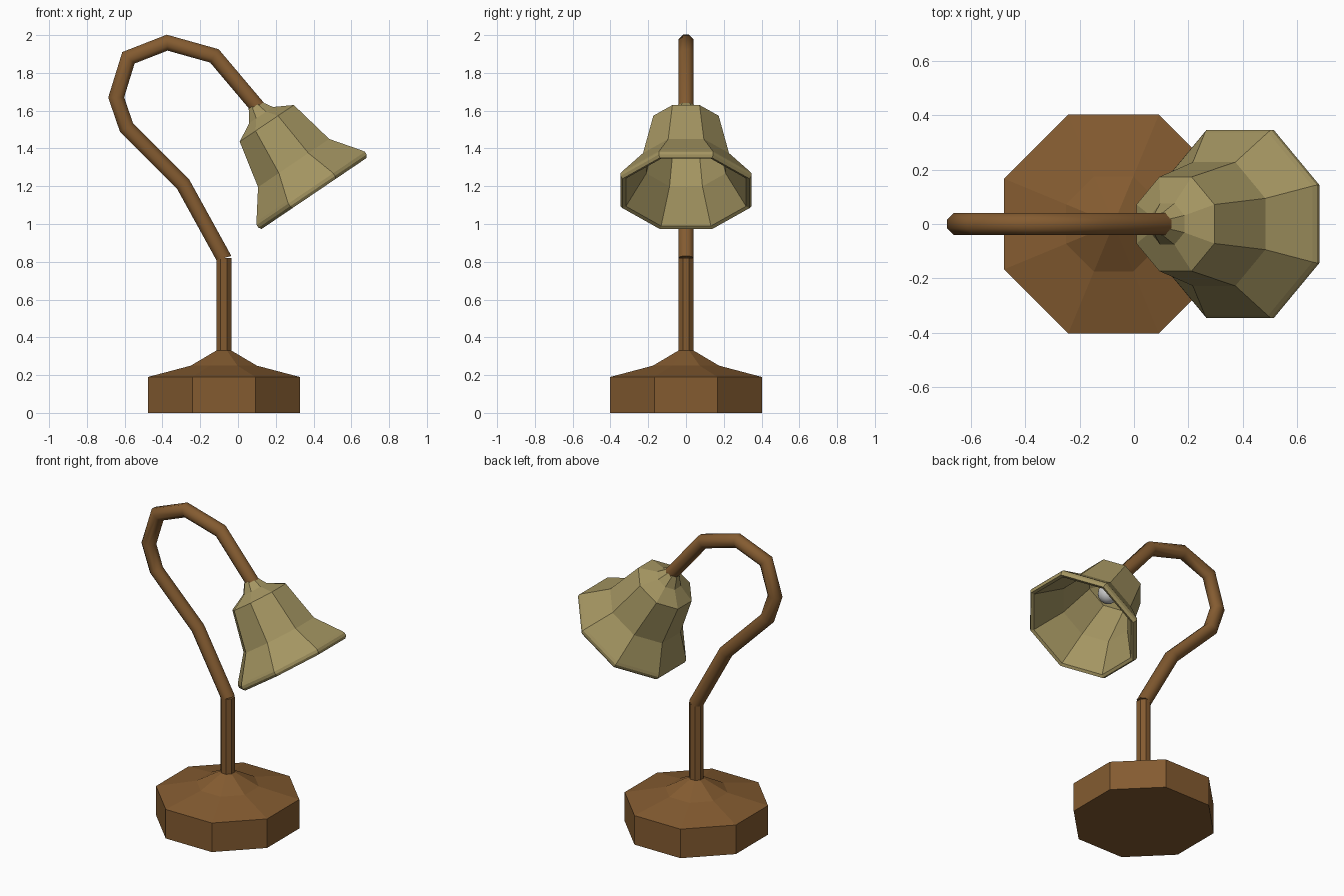
import bpy, bmesh
from math import sin, cos, pi
from mathutils import Vector, Matrix

if "Cube" in bpy.data.objects:
    bpy.data.objects.remove(bpy.data.objects["Cube"])


def material(name, color):
    m = bpy.data.materials.new(name)
    m.diffuse_color = (*color, 1)
    m.use_nodes = True
    m.node_tree.nodes["Principled BSDF"].inputs["Base Color"].default_value = m.diffuse_color
    return m


brown = material("brown", (0.23, 0.105, 0.03))
cream = material("cream", (0.37, 0.30, 0.12))
Y = Vector((0, 1, 0))


def loft(name, rings, mat, closed=False):
    """rings: (centre, in-plane x vector, apothem, sideways apothem), eight sides each"""
    bm = bmesh.new()
    loops = []
    for c, u, rx, ry in rings:
        k = 1 / cos(pi / 8)
        loops.append([bm.verts.new(c + u * (rx * k * cos((i + .5) * pi / 4))
                                   + Y * (ry * k * sin((i + .5) * pi / 4))) for i in range(8)])
    pairs = list(zip(loops, loops[1:]))
    for a, b in pairs:
        for i in range(8):
            j = (i + 1) % 8
            bm.faces.new((a[i], a[j], b[j], b[i]))
    bm.faces.new(loops[0])
    bm.faces.new(loops[-1])
    bmesh.ops.recalc_face_normals(bm, faces=bm.faces)
    me = bpy.data.meshes.new(name)
    bm.to_mesh(me)
    bm.free()
    ob = bpy.data.objects.new(name, me)
    me.materials.append(mat)
    bpy.context.collection.objects.link(ob)
    return ob


def turned(name, origin, axis, profile, mat):
    u = Y.cross(axis)
    return loft(name, [(origin + axis * t, u, r, r) for t, r in profile], mat)


def smooth(ob, angle):
    bpy.ops.object.select_all(action='DESELECT')
    ob.select_set(True)
    bpy.context.view_layer.objects.active = ob
    bpy.ops.object.shade_smooth_by_angle(angle=angle)


# octagonal base with sloping top, and the straight stem
foot = Vector((-0.075, 0, 0))
up = Vector((0, 0, 1))
turned("base", foot, up, [(0, .402), (.19, .402), (.25, .175), (.33, .04)], brown)
turned("stem", foot, up, [(.31, .04), (.82, .04)], brown)

# gooseneck arm, mitred at each bend
path = [Vector((x, 0, z)) for x, z in [(-.075, .82), (-.29, 1.21), (-.59, 1.51), (-.645, 1.67),
        (-.58, 1.88), (-.375, 1.96), (-.125, 1.89), (.12, 1.60)]]
rings = []
for i, p in enumerate(path):
    a = (p - path[i - 1]).normalized() if i else up
    b = (path[i + 1] - p).normalized() if i < len(path) - 1 else a
    t = (a + b).normalized()
    rings.append((p, Y.cross(t), .04 / t.dot(a), .04))
smooth(loft("arm", rings, brown), 1.0)

# bell shade: outside down to the rim, then back up the inside
rim = Vector((.3825, 0, 1.1925))
axis = Vector((.56, 0, -.828)).normalized()
turned("shade", rim, axis, [
    (-.53, .035), (-.464, .076), (-.411, .173), (-.157, .2275), (-.01, .337), (.005, .346),
    (.022, .346), (.037, .336), (.03, .318), (-.15, .21), (-.40, .157), (-.445, .06)], cream)

# bulb tucked in the shade
bpy.ops.mesh.primitive_uv_sphere_add(segments=16, ring_count=10, radius=.062,
                                     location=rim + axis * -.325)
bulb = bpy.context.object
bulb.name = "bulb"
smooth(bulb, 1.0)
bpy.ops.mesh.primitive_cylinder_add(vertices=12, radius=.035, depth=.12,
                                    location=rim + axis * -.40,
                                    rotation=axis.to_track_quat('Z', 'Y').to_euler())
bpy.context.object.name = "bulb_socket"
